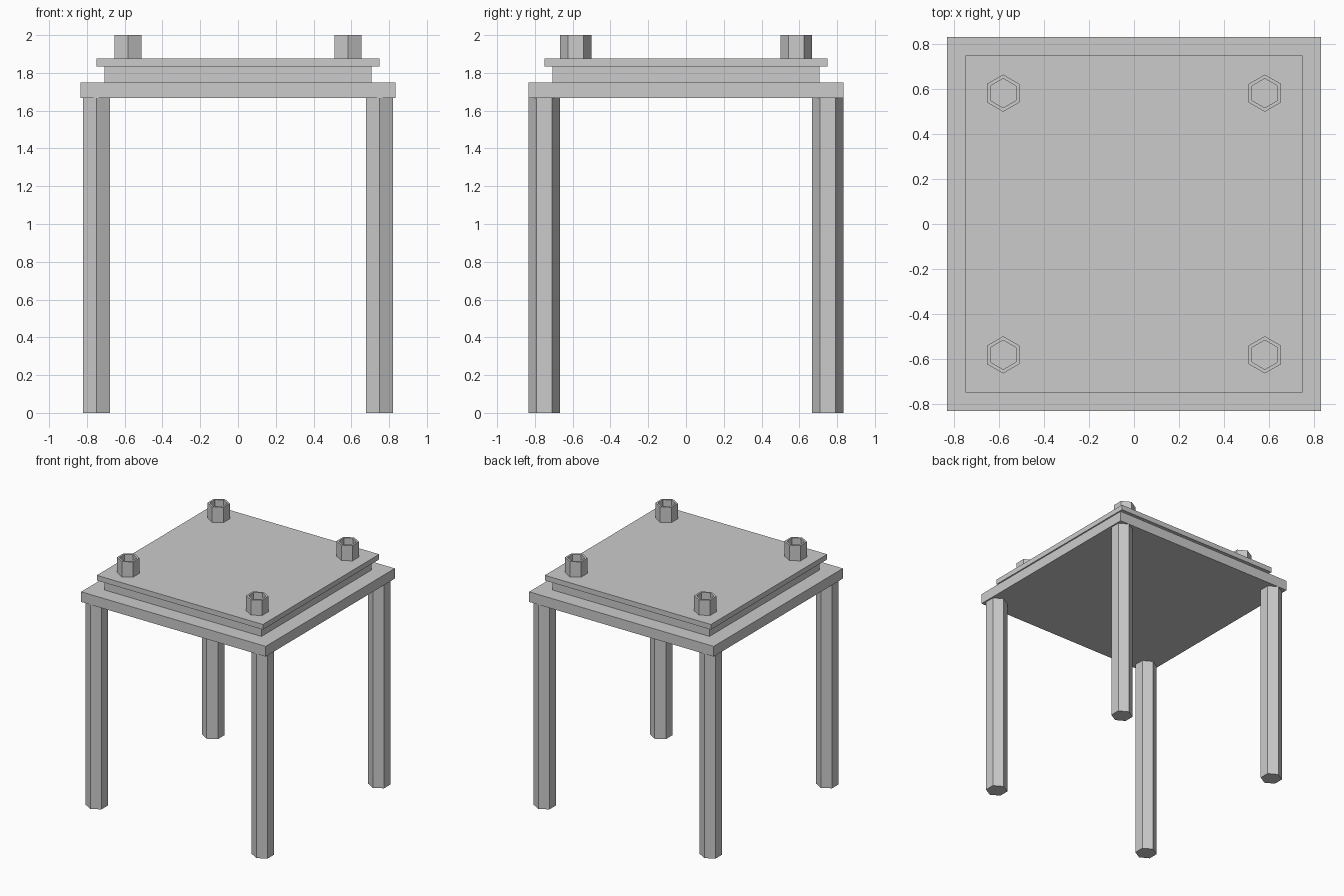
import bpy
import bmesh
from math import pi, sin, cos

cube = bpy.data.objects.get("Cube")
if cube:
    bpy.data.objects.remove(cube, do_unlink=True)

grey = bpy.data.materials.new("plain_grey")
grey.use_nodes = True
COLOUR = (0.6, 0.6, 0.6, 1)
grey.diffuse_color = COLOUR
grey.node_tree.nodes["Principled BSDF"].inputs["Base Color"].default_value = COLOUR


def finish(name, bm):
    bmesh.ops.recalc_face_normals(bm, faces=bm.faces)
    mesh = bpy.data.meshes.new(name)
    bm.to_mesh(mesh)
    bm.free()
    mesh.materials.append(grey)
    obj = bpy.data.objects.new(name, mesh)
    bpy.context.collection.objects.link(obj)
    return obj


def slab(name, half, z0, z1):
    bm = bmesh.new()
    bmesh.ops.create_cube(bm, size=1)
    for v in bm.verts:
        v.co.x *= 2 * half
        v.co.y *= 2 * half
        v.co.z = z1 if v.co.z > 0 else z0
    return finish(name, bm)


def hex_post(name, x, y, radius, z0, z1, bore=0):
    """Hexagonal post with corners along y; a bore sinks the top into a socket."""
    bm = bmesh.new()

    def ring(r, z):
        angles = [pi / 6 + i * pi / 3 for i in range(6)]
        return [bm.verts.new((x + r * cos(a), y + r * sin(a), z)) for a in angles]

    rings = [ring(radius, z0), ring(radius, z1)]
    if bore:
        rings += [ring(bore, z1), ring(bore, z0 + 0.004)]
    bm.faces.new(rings[0])
    bm.faces.new(rings[-1])
    for low, high in zip(rings, rings[1:]):
        for i in range(6):
            j = (i + 1) % 6
            bm.faces.new((low[i], low[j], high[j], high[i]))
    return finish(name, bm)


# Stacked plates
slab("base_plate", 0.833, 1.667, 1.75)
slab("middle_plate", 0.708, 1.75, 1.833)
slab("top_plate", 0.75, 1.833, 1.875)

# Legs and hollow studs at the four corners
for side, sx in (("left", 1), ("right", -1)):
    for end, sy in (("front", -1), ("back", 1)):
        hex_post(f"{end}_{side}_leg", sx * 0.75, sy * 0.75, 0.083, 0, 1.667)
        hex_post(f"{end}_{side}_stud", sx * 0.583, sy * 0.583, 0.083, 1.875, 2, bore=0.065)
